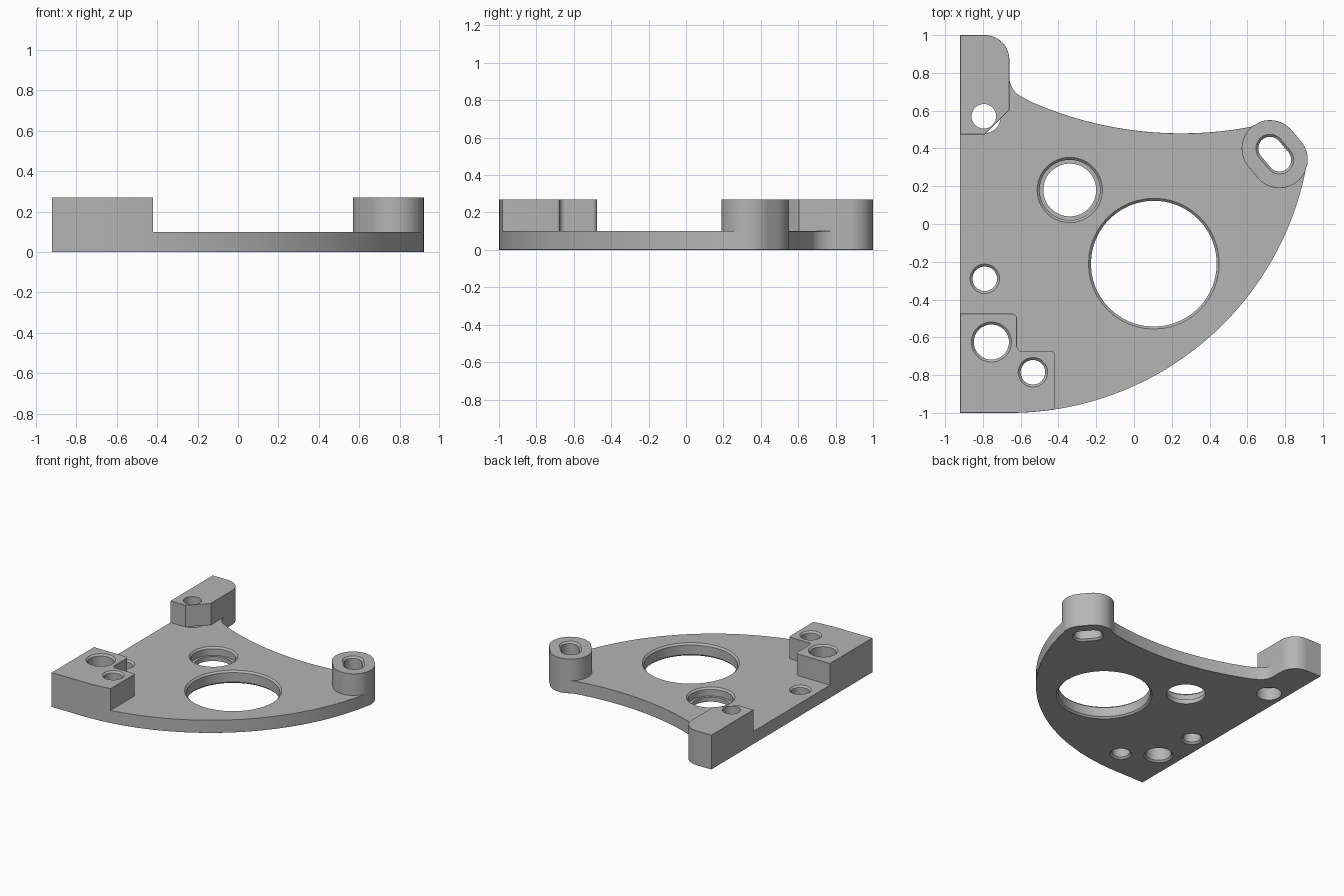
import bpy, bmesh
from math import cos, sin, radians

PLATE, TOP, C = 0.10, 0.27, 0.013   # plate height, pad height, chamfer

if "Cube" in bpy.data.objects:
    bpy.data.objects.remove(bpy.data.objects["Cube"], do_unlink=True)


def arc(cx, cy, r, a0, a1, n):
    """Points on an arc, angles in degrees."""
    angles = [radians(a0 + (a1 - a0) * i / n) for i in range(n + 1)]
    return [(cx + r * cos(a), cy + r * sin(a)) for a in angles]


def loft(name, rings):
    """Closed solid through (outline, z) rings with equal point counts."""
    bm = bmesh.new()
    loops = [[bm.verts.new((x, y, z)) for x, y in pts] for pts, z in rings]
    n = len(loops[0])
    bm.faces.new(loops[0][::-1])
    bm.faces.new(loops[-1])
    for low, high in zip(loops, loops[1:]):
        for i in range(n):
            j = (i + 1) % n
            bm.faces.new((low[i], low[j], high[j], high[i]))
    bmesh.ops.recalc_face_normals(bm, faces=bm.faces)
    mesh = bpy.data.meshes.new(name)
    bm.to_mesh(mesh)
    bm.free()
    ob = bpy.data.objects.new(name, mesh)
    bpy.context.collection.objects.link(ob)
    return ob


def cut(target, cutter):
    """Subtract the cutter for good and remove it."""
    mod = target.modifiers.new("cut", 'BOOLEAN')
    mod.operation, mod.solver, mod.object = 'DIFFERENCE', 'EXACT', cutter
    bpy.context.view_layer.update()
    graph = bpy.context.evaluated_depsgraph_get()
    mesh = bpy.data.meshes.new_from_object(target.evaluated_get(graph))
    target.modifiers.clear()
    target.data = mesh
    bpy.data.objects.remove(cutter, do_unlink=True)


# Full-height body outline, counter-clockwise from the front right corner
BOSS_A, BOSS_B, BOSS_R = (0.72, 0.40), (0.77, 0.34), 0.15
outline = [(-0.92, -1)]
outline += arc(-0.66, 0.6, 1.6, -90, -11, 48)            # outer sweep
outline += arc(*BOSS_B, BOSS_R, -10, 40, 8)              # boss end
outline += arc(*BOSS_A, BOSS_R, 40, 110, 10)
outline += arc(0.25, 2.46, 1.98, -79.2, -114, 32)        # concave edge
outline += arc(-0.54, 0.78, 0.12, 249, 180, 10)          # inner fillet
outline += arc(-0.79, 0.87, 0.13, 0, 90, 14)             # rounded corner
outline += [(-0.92, 1)]
body = loft("mounting_bracket", [(outline, 0), (outline, TOP)])

# Raised pads, drawn past the body so that its own walls bound them
front_pad = [(-1.2, -1.2), (-0.42, -1.2)]
front_pad += arc(-0.435, -0.69, 0.015, 0, 90, 4)
front_pad += arc(-0.59, -0.645, 0.03, 270, 180, 6)
front_pad += arc(-0.645, -0.5, 0.025, 0, 90, 6) + [(-1.2, -0.475)]
back_pad = [(-1.2, 0.475), (-0.79, 0.475), (-0.66, 0.605), (-0.66, 0.78),
            (-0.5, 0.79), (-0.5, 1.2), (-1.2, 1.2)]
boss_pad = arc(*BOSS_A, BOSS_R, 110, 220, 16) + arc(*BOSS_B, BOSS_R, 220, 350, 18)
boss_pad += [(1.3, 0.28), (1.3, 0.9), (0.669, 0.9)]

# Mill the plate down around the pads
square = [(-1.5, -1.5), (1.5, -1.5), (1.5, 1.5), (-1.5, 1.5)]
mill = loft("mill", [(square, PLATE), (square, 0.5)])
for pad in (front_pad, back_pad, boss_pad):
    cut(mill, loft("pad", [(pad, 0), (pad, 0.6)]))
cut(body, mill)

# Chamfer the pad tops, the underside, and the left and concave plate edges
bm = bmesh.new()
bm.from_mesh(body.data)
bmesh.ops.remove_doubles(bm, verts=bm.verts, dist=0.0005)
bmesh.ops.dissolve_limit(bm, angle_limit=0.002, verts=bm.verts, edges=bm.edges)


def chamfered(edge):
    if len(edge.link_faces) != 2 or not edge.is_convex or edge.calc_face_angle() < 0.5:
        return False
    a, b = (v.co for v in edge.verts)
    if abs(a.z - b.z) > 0.001:
        return False
    mid = (a + b) / 2
    if abs(mid.z - PLATE) < 0.001:
        return mid.x < -0.91 or (mid.y > 0.45 and -0.66 < mid.x < 0.67)
    return True


bmesh.ops.bevel(bm, geom=[e for e in bm.edges if chamfered(e)], offset=0.011,
                segments=1, affect='EDGES', profile=0.5, clamp_overlap=True)
bm.to_mesh(body.data)
bm.free()


def circle(x, y):
    return lambda r: arc(x, y, r, 0, 352.5, 47)


def slot(r):
    return arc(*BOSS_A, r, 40, 220, 24) + arc(*BOSS_B, r, 220, 400, 24)


def drill(shape, steps):
    """Cut a hole given as (radius, height) steps from below upward."""
    cut(body, loft("drill", [(shape(r), z) for r, z in steps]))


def chamfered_hole(shape, r, top):
    e = C + 0.02
    drill(shape, [(r + e, -0.02), (r, C), (r, top - C), (r + e, top + 0.02)])


# Through holes
for shape, r, top in (
        (circle(0.105, -0.21), 0.333, PLATE),    # large opening
        (circle(-0.79, -0.29), 0.065, PLATE),
        (circle(-0.755, -0.625), 0.093, TOP),
        (circle(-0.535, -0.785), 0.065, TOP),
        (slot, 0.062, TOP)):                     # adjusting slot
    chamfered_hole(shape, r, top)

# Stepped bearing seat, and back pad hole counterbored from below
drill(circle(-0.34, 0.18), [(0.14, -0.02), (0.14, 0.035), (0.16, 0.035),
                            (0.16, PLATE - C), (0.193, PLATE + 0.02)])
drill(circle(-0.795, 0.57), [(0.09, -0.02), (0.09, 0.1), (0.065, 0.1), (0.065, 0.4)])

# Material and shading
grey = bpy.data.materials.new("plain_grey")
grey.use_nodes = True
colour = (0.46, 0.46, 0.46, 1)
grey.diffuse_color = colour
grey.node_tree.nodes["Principled BSDF"].inputs["Base Color"].default_value = colour
body.data.materials.clear()
body.data.materials.append(grey)
for poly in body.data.polygons:
    poly.material_index = 0
bpy.ops.object.select_all(action='DESELECT')
body.select_set(True)
bpy.context.view_layer.objects.active = body
bpy.ops.object.shade_smooth_by_angle(angle=radians(30))
